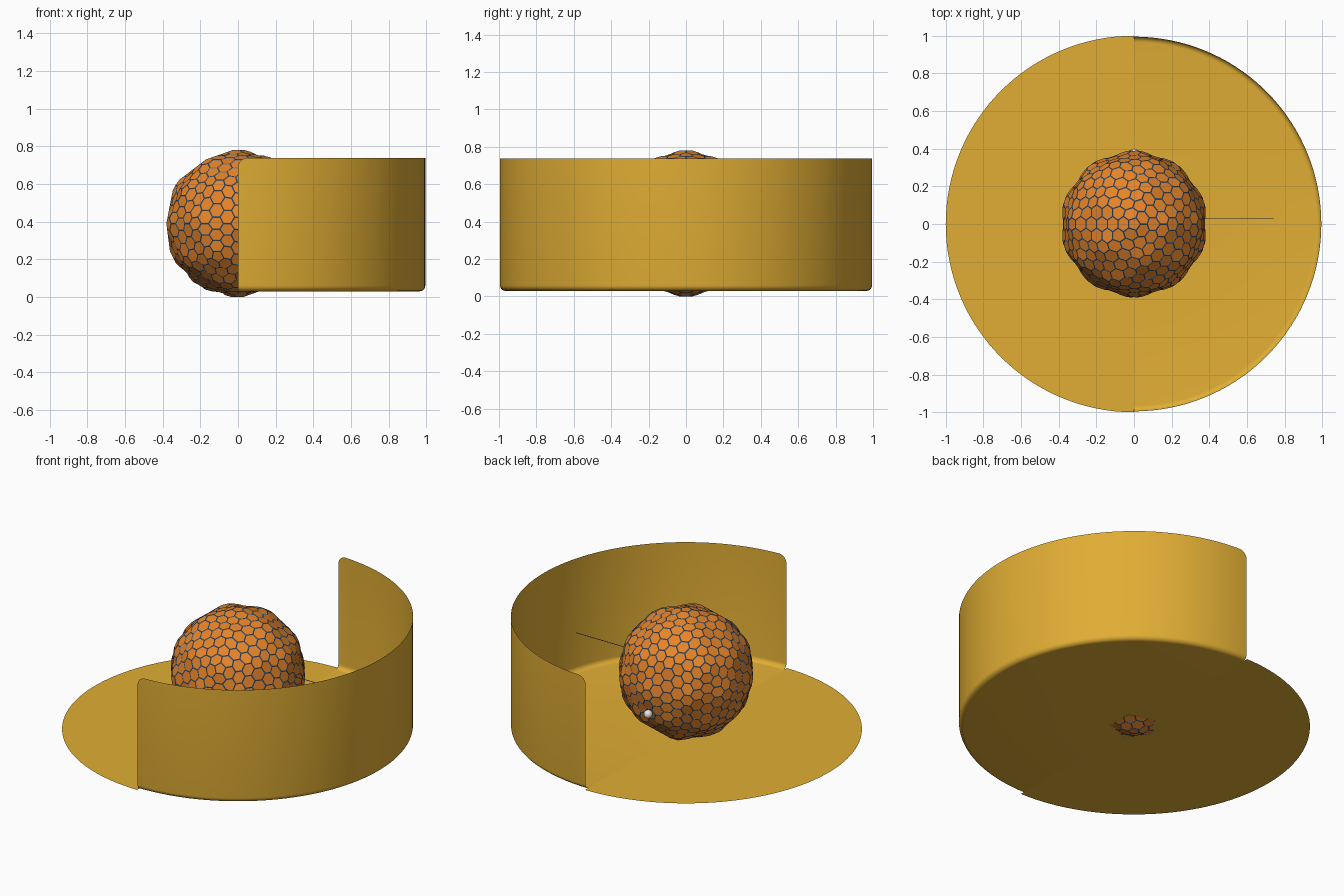
import bpy, bmesh, math
from mathutils import Vector

if "Cube" in bpy.data.objects:
    bpy.data.objects.remove(bpy.data.objects["Cube"])


def material(name, rgb):
    m = bpy.data.materials.new(name)
    m.diffuse_color = (*rgb, 1)
    m.use_nodes = True
    m.node_tree.nodes["Principled BSDF"].inputs["Base Color"].default_value = m.diffuse_color
    return m


GOLD = material("gold", (0.75, 0.42, 0.035))
ORANGE = material("orange", (0.80, 0.23, 0.02))
GREY = material("blue_grey", (0.13, 0.16, 0.21))
WHITE = material("white", (0.85, 0.85, 0.85))


def finish(bm, name, *mats, smooth=False):
    me = bpy.data.meshes.new(name)
    bm.to_mesh(me)
    bm.free()
    ob = bpy.data.objects.new(name, me)
    bpy.context.collection.objects.link(ob)
    for m in mats:
        me.materials.append(m)
    if smooth:
        bpy.context.view_layer.objects.active = ob
        ob.select_set(True)
        bpy.ops.object.shade_smooth_by_angle(angle=math.radians(35))
        ob.select_set(False)
    return ob


# Base disc (thin sheet) with a half-round wall on the +x side, joined by a fillet
R, Z0, Z1, FIL, CORNER = 0.995, 0.03, 0.738, 0.03, 0.05


def wall_profile(s):
    """Profile (radius, z) at arc distance s from the nearest wall end."""
    top = Z1
    if s < CORNER:
        top = Z1 - CORNER + math.sqrt(CORNER ** 2 - (CORNER - s) ** 2)
    pts = [(0.3, Z0)]
    for i in range(7):
        a = math.pi / 2 * i / 6
        pts.append((R - FIL + FIL * math.sin(a), Z0 + FIL - FIL * math.cos(a)))
    return pts + [(R, top)]


def sweep(bm, angles, profile):
    centre = bm.verts.new((0, 0, Z0))
    cols = []
    for a in angles:
        cols.append([bm.verts.new((r * math.cos(a), r * math.sin(a), z)) for r, z in profile(a)])
    for p, q in zip(cols, cols[1:]):
        bm.faces.new((centre, p[0], q[0]))
        for i in range(len(p) - 1):
            bm.faces.new((p[i], p[i + 1], q[i + 1], q[i]))


bm = bmesh.new()
H = math.pi / 2
ends = [CORNER * (1 - math.cos(H * i / 6)) / R for i in range(7)]
mid = [CORNER / R + (math.pi - 2 * CORNER / R) * i / 64 for i in range(1, 64)]
offsets = ends + mid + [math.pi - e for e in reversed(ends)]
sweep(bm, [o - H for o in offsets],
      lambda a: wall_profile(max(0.0, R * min(a + H, H - a))))
sweep(bm, [H + math.pi * i / 64 for i in range(65)],
      lambda a: [(0.3, Z0), (1.0, Z0)])
bmesh.ops.remove_doubles(bm, verts=bm.verts, dist=1e-5)
finish(bm, "base_and_curved_wall", GOLD, smooth=True)

# Hexagon ball: subdivided icosphere with every corner cut off at a third
CENTRE = Vector((0, 0, 0.39))
src = bmesh.new()
bmesh.ops.create_icosphere(src, subdivisions=2, radius=0.40)
bmesh.ops.subdivide_edges(src, edges=src.edges[:], cuts=1, use_grid_fill=True)
src.verts.index_update()
src.normal_update()

bm = bmesh.new()
cut = {}
for e in src.edges:
    for v in e.verts:
        o = e.other_vert(v)
        cut[v.index, o.index] = bm.verts.new(v.co.lerp(o.co, 1 / 3) + CENTRE)
for f in src.faces:
    ring = []
    n = len(f.verts)
    for i, v in enumerate(f.verts):
        w = f.verts[(i + 1) % n]
        ring += [cut[v.index, w.index], cut[w.index, v.index]]
    bm.faces.new(ring)
for v in src.verts:
    nrm = v.co.normalized()
    ax = nrm.orthogonal().normalized()
    ay = nrm.cross(ax)
    near = [e.other_vert(v) for e in v.link_edges]
    near.sort(key=lambda o: math.atan2((o.co - v.co).dot(ay), (o.co - v.co).dot(ax)))
    bm.faces.new([cut[v.index, o.index] for o in near])
src.free()
bm.normal_update()

# Orange panels with blue-grey seams around them
seams = bmesh.ops.inset_individual(bm, faces=bm.faces[:], thickness=0.0045,
                                   depth=-0.002, use_even_offset=True)["faces"]
for f in seams:
    f.material_index = 1
finish(bm, "hexagon_ball", ORANGE, GREY)

# Small white knob at the back of the ball
bm = bmesh.new()
bmesh.ops.create_uvsphere(bm, u_segments=20, v_segments=12, radius=0.025)
bmesh.ops.translate(bm, verts=bm.verts, vec=(0, 0.375, 0.267))
finish(bm, "white_knob", WHITE, smooth=True)

# Hair-thin rod pointing from the ball to the wall
bm = bmesh.new()
bmesh.ops.create_cone(bm, cap_ends=True, segments=8, radius1=0.002, radius2=0.002, depth=0.40)
for v in bm.verts:
    x, y, z = v.co
    v.co = (0.54 + z, 0.03 + y, 0.447 - x)
finish(bm, "thin_rod", GREY)
